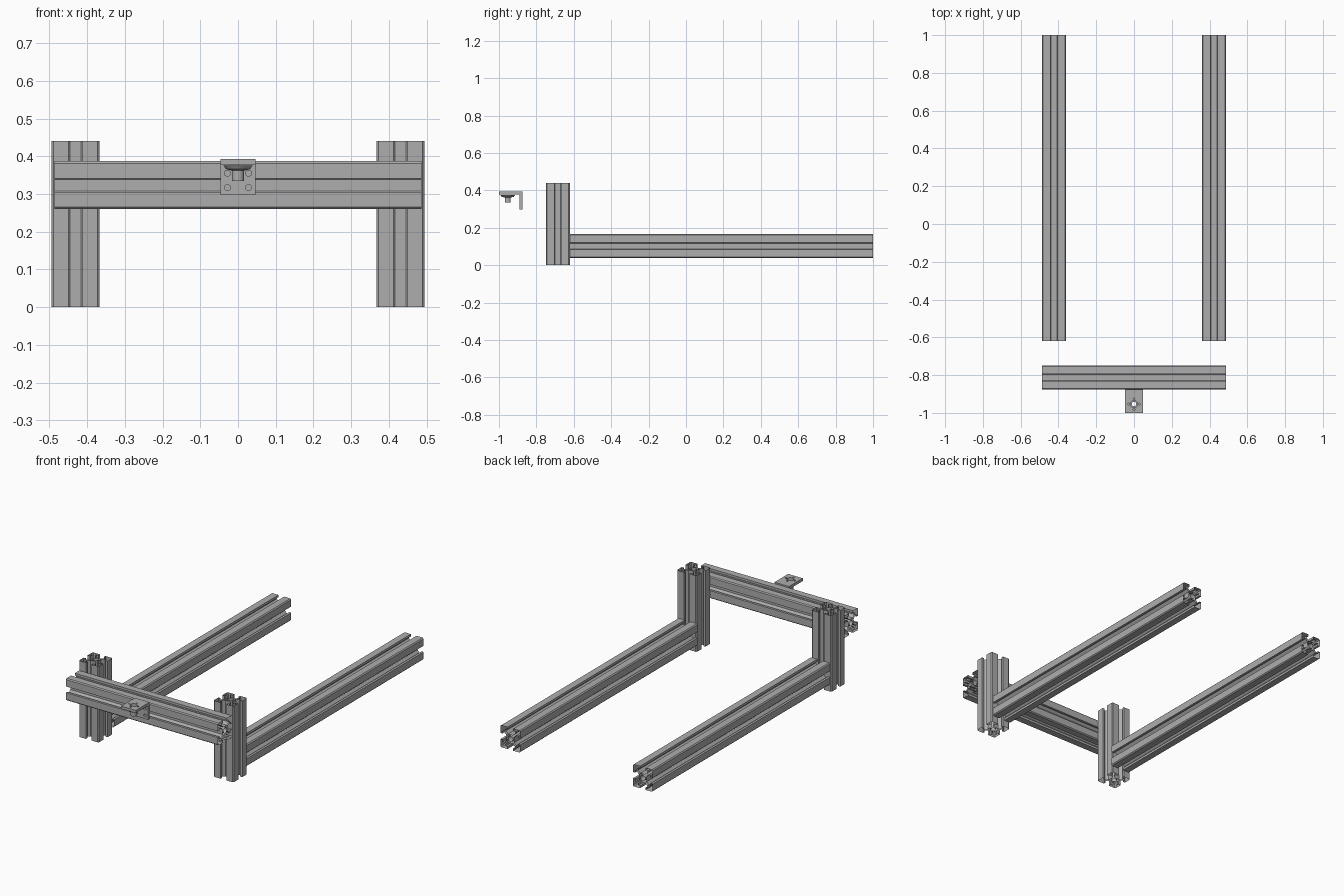
import bpy, bmesh
from math import pi, cos, sin
from mathutils import Vector, Matrix

if "Cube" in bpy.data.objects:
    bpy.data.objects.remove(bpy.data.objects["Cube"], do_unlink=True)

# Single aluminium grey
grey = bpy.data.materials.new("aluminium_grey")
grey.use_nodes = True
colour = (0.42, 0.42, 0.42, 1)
grey.diffuse_color = colour
grey.node_tree.nodes["Principled BSDF"].inputs["Base Color"].default_value = colour


def activate(obj):
    for other in bpy.context.selected_objects:
        other.select_set(False)
    obj.select_set(True)
    bpy.context.view_layer.objects.active = obj


def circle(radius, x=0, y=0, n=24):
    return [(x + radius * cos(2 * pi * i / n), y + radius * sin(2 * pi * i / n)) for i in range(n)]


def rectangle(x, y0, y1):
    return [(-x, y0), (x, y0), (x, y1), (-x, y1)]


def extrude(name, loops, depth, location, rotation=(0, 0, 0), fill='BOTH'):
    """Extrude closed outlines (inner loops become holes) about a centre."""
    curve = bpy.data.curves.new(name, 'CURVE')
    curve.dimensions = '2D'
    curve.fill_mode = fill
    curve.extrude = depth / 2
    for loop in loops:
        spline = curve.splines.new('POLY')
        spline.points.add(len(loop) - 1)
        for point, (x, y) in zip(spline.points, loop):
            point.co = (x, y, 0, 1)
        spline.use_cyclic_u = True
        spline.use_smooth = False
    obj = bpy.data.objects.new(name, curve)
    bpy.context.collection.objects.link(obj)
    obj.location, obj.rotation_euler = location, rotation
    curve.materials.append(grey)
    activate(obj)
    bpy.ops.object.convert(target='MESH')
    bpy.ops.object.shade_smooth_by_angle()
    return obj


def slot_profile():
    """T-slot section: one eighth mirrored over the diagonal, then turned four times."""
    eighth = [(0.024, 0.015), (0.038, 0.030), (0.050, 0.030),
              (0.050, 0.018), (0.0635, 0.018), (0.0635, 0.058)]
    quarter = eighth + [(y, x) for x, y in reversed(eighth)]
    outline = []
    for turn in range(4):
        spin = Matrix.Rotation(turn * pi / 2, 2)
        outline += [tuple(spin @ Vector(p)) for p in quarter]
    return [outline, circle(0.016)]


# Open-ended slotted bars
profile = slot_profile()
for side, sign in (("left", 1), ("right", -1)):
    extrude(side + "_post", profile, 0.44, (sign * 0.431, -0.685, 0.22), fill='NONE')
    extrude(side + "_rail", profile, 1.62, (sign * 0.4235, 0.19, 0.1025),
            (pi / 2, 0, 0), fill='NONE')
extrude("cross_beam", profile, 0.974, (0, -0.8125, 0.3235), (0, pi / 2, 0), fill='NONE')

# Angle bracket: pierced top plate and bolted back plate
nut_y = -0.953
slits = [circle(0.005, x, nut_y + y, 8)
         for x, y in ((0.028, 0), (-0.028, 0), (0, 0.028), (0, -0.028))]
extrude("bracket_top", [rectangle(0.047, -1, -0.875), circle(0.019, 0, nut_y)] + slits,
        0.016, (0, 0, 0.385))
bolt_holes = [circle(0.008, x, z, 16) for x in (-0.028, 0.028) for z in (0.317, 0.355)]
extrude("bracket_back", [rectangle(0.047, 0.297, 0.377)] + bolt_holes,
        0.015, (0, -0.8825, 0), (pi / 2, 0, 0))

# Flanged nut under the top plate
bm = bmesh.new()
section = [(0.012, 0.335), (0.016, 0.335), (0.016, 0.362),
           (0.032, 0.366), (0.039, 0.376), (0.012, 0.376)]
verts = [bm.verts.new((r, 0, z)) for r, z in section]
edges = [bm.edges.new((verts[i - 1], verts[i])) for i in range(len(verts))]
bmesh.ops.spin(bm, geom=verts + edges, cent=(0, 0, 0), axis=(0, 0, 1),
               angle=2 * pi, steps=32, use_merge=True)
bmesh.ops.remove_doubles(bm, verts=bm.verts, dist=0.0001)
bmesh.ops.recalc_face_normals(bm, faces=bm.faces)
mesh = bpy.data.meshes.new("flanged_nut")
bm.to_mesh(mesh)
bm.free()
mesh.materials.append(grey)
nut = bpy.data.objects.new("flanged_nut", mesh)
bpy.context.collection.objects.link(nut)
nut.location.y = nut_y
activate(nut)
bpy.ops.object.shade_smooth_by_angle()
